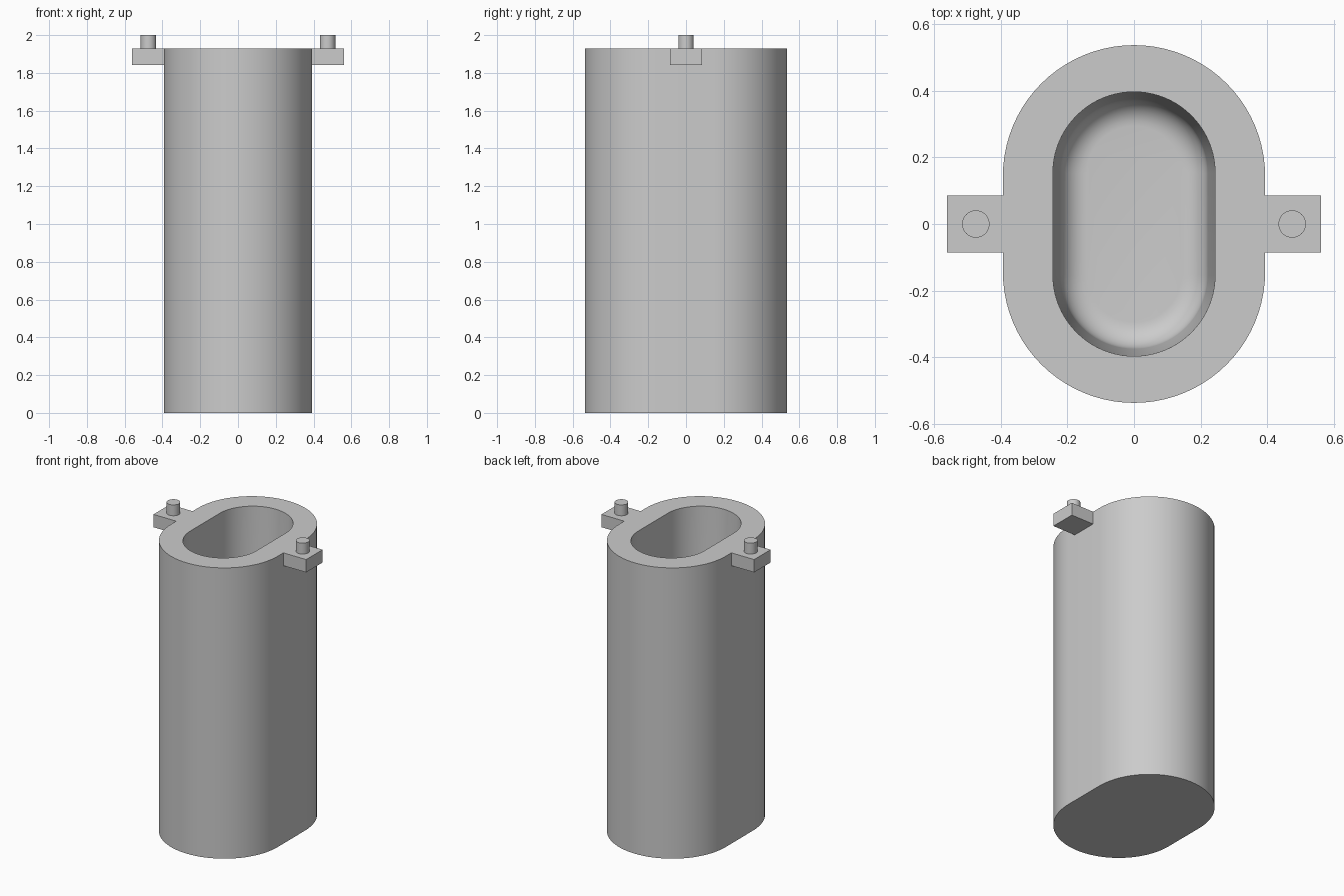
import bpy
import bmesh
from math import sin, cos, pi, radians

cube = bpy.data.objects.get("Cube")
if cube:
    bpy.data.objects.remove(cube, do_unlink=True)

grey = bpy.data.materials.new("light grey")
grey.use_nodes = True
grey.diffuse_color = (0.6, 0.6, 0.6, 1)
grey.node_tree.nodes["Principled BSDF"].inputs["Base Color"].default_value = (0.6, 0.6, 0.6, 1)

TOP = 1.928        # rim height
FLOOR = 0.15       # cavity floor height
FILLET = 0.08      # rounding between cavity wall and floor
ARC = 40           # segments per rounded end


def finish(bm, name):
    bmesh.ops.recalc_face_normals(bm, faces=bm.faces)
    mesh = bpy.data.meshes.new(name)
    bm.to_mesh(mesh)
    bm.free()
    mesh.materials.append(grey)
    obj = bpy.data.objects.new(name, mesh)
    bpy.context.collection.objects.link(obj)
    bpy.ops.object.select_all(action="DESELECT")
    obj.select_set(True)
    bpy.context.view_layer.objects.active = obj
    bpy.ops.object.shade_smooth_by_angle(angle=radians(30))
    return obj


def stadium(bm, radius, straight, z):
    """Ring with two rounded ends, long along y."""
    ring = []
    for end, start in ((1, 0), (-1, pi)):
        for i in range(ARC + 1):
            a = start + pi * i / ARC
            ring.append(bm.verts.new((radius * cos(a), end * straight + radius * sin(a), z)))
    return ring


# Hollow body: outer wall, rim, drafted cavity wall, rounded floor
bm = bmesh.new()
sections = [(0.393, 0.143, 0), (0.393, 0.143, TOP), (0.243, 0.153, TOP)]
wall_radius = 0.221
for i in range(9):
    a = pi / 2 * i / 8
    sections.append((wall_radius - FILLET * (1 - cos(a)), 0.153, FLOOR + FILLET * (1 - sin(a))))
rings = [stadium(bm, *s) for s in sections]
for low, high in zip(rings, rings[1:]):
    for i in range(len(low)):
        j = (i + 1) % len(low)
        bm.faces.new((low[i], low[j], high[j], high[i]))
bm.faces.new(rings[0])
bm.faces.new(rings[-1])
finish(bm, "hollow_body")

# Side tabs with upright pins
for side, label in ((1, "left"), (-1, "right")):
    bm = bmesh.new()
    bmesh.ops.create_cube(bm, size=1)
    bmesh.ops.scale(bm, vec=(0.167, 0.172, 0.085), verts=bm.verts)
    bmesh.ops.translate(bm, vec=(side * 0.4765, 0, TOP - 0.0425), verts=bm.verts)
    finish(bm, label + "_tab")

    bm = bmesh.new()
    bmesh.ops.create_cone(bm, cap_ends=True, segments=40, radius1=0.041, radius2=0.041, depth=2 - TOP)
    bmesh.ops.translate(bm, vec=(side * 0.474, 0, (2 + TOP) / 2), verts=bm.verts)
    finish(bm, label + "_pin")
